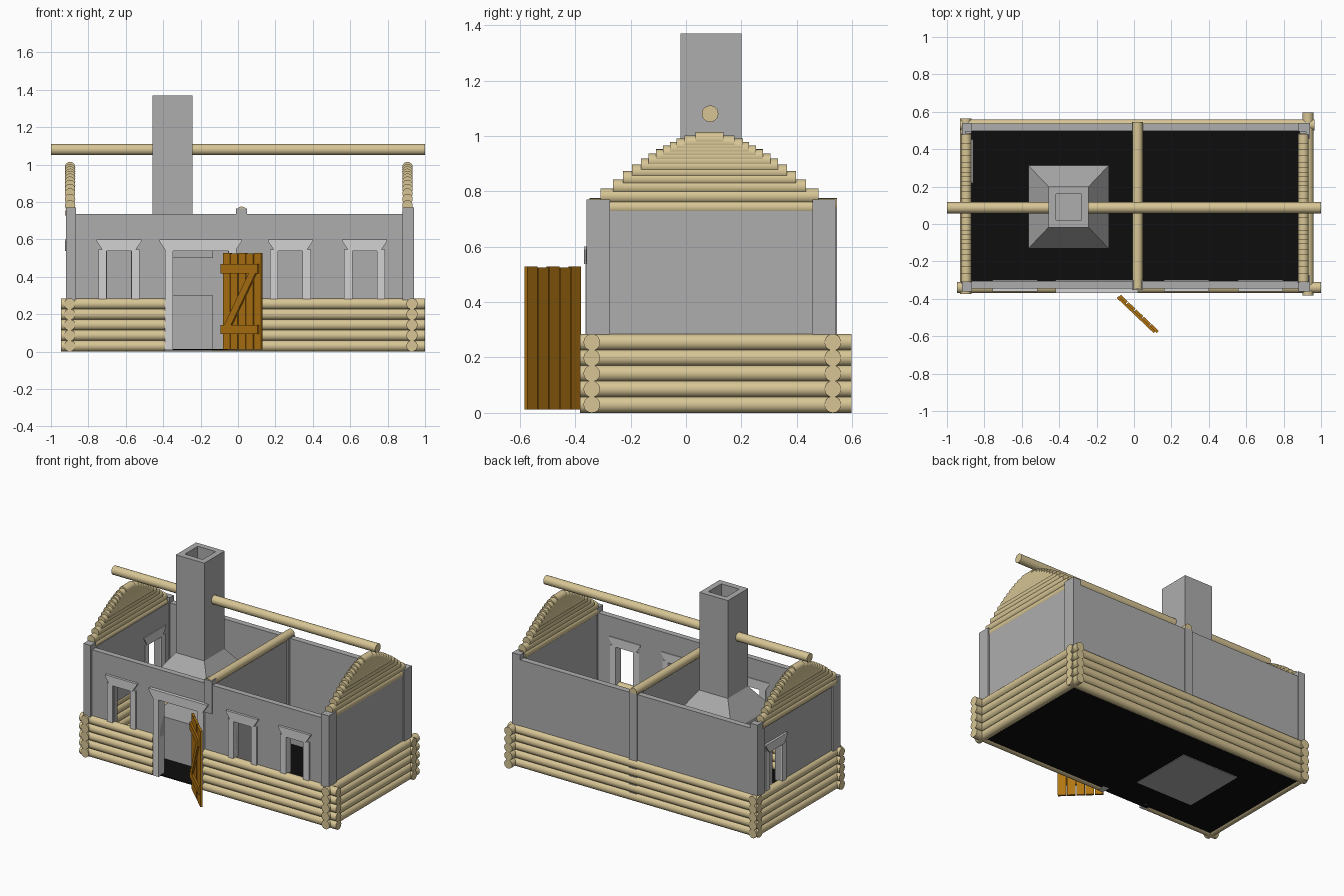
import bpy, bmesh, math
from mathutils import Matrix, Vector

if "Cube" in bpy.data.objects:
    bpy.data.objects.remove(bpy.data.objects["Cube"])


def mat(name, r, g, b):
    m = bpy.data.materials.new(name)
    m.diffuse_color = (r, g, b, 1)
    m.use_nodes = True
    m.node_tree.nodes["Principled BSDF"].inputs["Base Color"].default_value = m.diffuse_color
    return m


GREY = mat("wall grey", .42, .42, .42)
LIGHT = mat("trim light grey", .65, .65, .65)
TAN = mat("log tan", .68, .56, .30)
BROWN = mat("door brown", .45, .18, .006)
BLACK = mat("floor black", .004, .004, .004)


def finish(name, bm, m, smooth=False):
    bmesh.ops.recalc_face_normals(bm, faces=bm.faces[:])
    me = bpy.data.meshes.new(name)
    bm.to_mesh(me)
    bm.free()
    me.materials.append(m)
    ob = bpy.data.objects.new(name, me)
    bpy.context.collection.objects.link(ob)
    if smooth:
        bpy.ops.object.select_all(action='DESELECT')
        ob.select_set(True)
        bpy.context.view_layer.objects.active = ob
        bpy.ops.object.shade_smooth_by_angle(angle=math.radians(40))
    return ob


def boxes(name, m, *specs):
    """Each spec is x0, x1, y0, y1, z0, z1."""
    bm = bmesh.new()
    for x0, x1, y0, y1, z0, z1 in specs:
        M = Matrix.Translation(((x0 + x1) / 2, (y0 + y1) / 2, (z0 + z1) / 2)) @ \
            Matrix.Diagonal((x1 - x0, y1 - y0, z1 - z0, 1))
        bmesh.ops.create_cube(bm, size=1, matrix=M)
    return finish(name, bm, m)


def logs(name, *specs, r=.03):
    """Each spec is axis, start, end, then the two other coordinates."""
    bm = bmesh.new()
    for axis, a, b, o, z in specs:
        mid = (a + b) / 2
        if axis == 'x':
            M = Matrix.Translation((mid, o, z)) @ Matrix.Rotation(math.pi / 2, 4, 'Y')
        else:
            M = Matrix.Translation((o, mid, z)) @ Matrix.Rotation(math.pi / 2, 4, 'X')
        bmesh.ops.create_cone(bm, cap_ends=True, segments=20, radius1=r, radius2=r,
                              depth=b - a, matrix=M)
    return finish(name, bm, TAN, True)


def prism(name, m, pts, a, b, place):
    """Extrude a flat outline from depth a to depth b; place maps (u, v, d) to 3D."""
    bm = bmesh.new()
    lo = [bm.verts.new(place(u, v, a)) for u, v in pts]
    hi = [bm.verts.new(place(u, v, b)) for u, v in pts]
    bm.faces.new(lo)
    bm.faces.new(hi)
    n = len(pts)
    for i in range(n):
        bm.faces.new((lo[i], lo[(i + 1) % n], hi[(i + 1) % n], hi[i]))
    return finish(name, bm, m)


# Log base
rows = [.03 + .0562 * i for i in range(5)]
logs("front_logs_left", *[('x', -.945, -.39, -.34, z) for z in rows])
logs("front_logs_right", *[('x', -.01, 1.0, -.34, z) for z in rows])
logs("back_logs", *[('x', -.93, .965, .53, z) for z in rows])
logs("left_logs", *[('y', -.375, .565, -.9, z) for z in rows])
logs("right_logs", *[('y', -.382, .597, .93, z) for z in rows])
boxes("floor", BLACK, (-.9, .93, -.34, .52, .008, .014))

# Front wall, split around the door and windows
piers = [(-.915, -.70), (-.572, -.348), (-.053, .214), (.348, .61), (.745, .935)]
boxes("front_wall", GREY, (-.915, .935, -.345, -.305, .54, .735),
      *[(a, b, -.345, -.305, .275, .54) for a, b in piers])

# Back wall in two panels with a post at the joint
boxes("back_wall", GREY, (-.915, .015, .497, .538, .012, .735),
      (.022, .935, .497, .538, .012, .735))
boxes("back_post", GREY, (-.01, .048, .475, .546, .012, .74))

# Side walls, the left one with a window
boxes("right_wall", GREY, (.885, .93, -.34, .53, .275, .738))
boxes("left_wall", GREY, (-.91, -.868, -.34, .27, .275, .738),
      (-.91, -.868, .40, .53, .275, .738), (-.91, -.868, .27, .40, .54, .738))

# Corner boards
for side, xo, xi, xt in (("left", -.92, -.865, -.9), ("right", .94, .88, .92)):
    boxes(side + "_corner_boards", GREY,
          (min(xo, xi), max(xo, xi), -.36, -.30, .275, .77),
          (min(xo, xt), max(xo, xt), -.36, -.275, .275, .77),
          (min(xo, xi), max(xo, xi), .495, .54, .275, .77),
          (min(xo, xt), max(xo, xt), .457, .54, .275, .77))

# Partition, its front post and the cross beam
boxes("partition", GREY, (.003, .035, -.31, .5, .012, .735))
boxes("partition_post", GREY, (-.01, .048, -.352, -.30, .54, .765))
logs("cross_beam", ('y', -.348, .546, .019, .747), r=.028)


# Window and door trim
def trim(name, c, half, z0, place, a, b, head):
    for s, side in ((-1, "left"), (1, "right")):
        u0, u1 = c + s * half, c + s * (half + .043)
        prism(f"{name}_{side}_jamb", LIGHT, [(u0, z0), (u1, z0), (u1, .545), (u0, .545)],
              a, b, place)
    prism(name + "_header", LIGHT,
          [(c - head + .035, .538), (c + head - .035, .538), (c + head, .59),
           (c + head, .60), (c - head, .60), (c - head, .59)],
          a - .006, b, place)


def on_front(u, v, d):
    return (u, d, v)


def on_left(u, v, d):
    return (d, u, v)


for i, c in enumerate((-.636, .28, .677)):
    trim(f"front_window_{i + 1}", c, .066, .28, on_front, -.355, -.30, .12)
trim("side_window", .335, .066, .28, on_left, -.919, -.862, .117)
trim("doorway", -.20, .148, .008, on_front, -.362, -.30, .221)

# Open door: planks on one side, braces on the other
door = []


def on_door(u, v, d):
    p = Vector((-.079, -.387)) + Vector((.725, -.69)) * u + Vector((-.69, -.725)) * d
    return (p.x, p.y, v)


def bar(name, pts, a, b):
    prism(name, BROWN, pts, a, b, on_door)


for i in range(5):
    u0, u1 = i * .057, i * .057 + .052
    top = .528 - .003 * (i % 2)
    bar(f"door_plank_{i + 1}", [(u0, .012), (u1, .012), (u1, top), (u0, top)], -.012, .003)
for z in (.093, .418):
    bar("door_batten", [(-.004, z), (.268, z), (.268, z + .05), (-.004, z + .05)], .003, .015)
bar("door_brace", [(.02, .143), (.07, .143), (.25, .418), (.20, .418)], .003, .014)

# Gable logs, stepping in towards the ridge: top height and half length
steps = [(.77, .40), (.81, .394), (.843, .349), (.873, .312), (.897, .28), (.918, .247),
         (.936, .22), (.952, .193), (.966, .168), (.978, .143), (.99, .12), (1.002, .09),
         (1.014, .05)]
for side, x in (("left", -.898), ("right", .906)):
    logs(side + "_gable_logs", *[('y', .085 - h, .085 + h, x, t - .028) for t, h in steps],
         r=.028)

# Ridge pole, broken by the chimney
logs("ridge_pole", ('x', -1.0, -.45, .087, 1.08), ('x', -.245, 1.0, .087, 1.08))

# Fireplace base
boxes("fireplace_base", GREY, (-.565, -.135, -.13, .315, .004, .30))

# Smoke hood and chimney: stacked square rings, then a sunken flue
bm = bmesh.new()
rings = [(.215, .222, .50), (.215, .222, .545), (.108, .11, .70), (.108, .11, 1.37),
         (.068, .07, 1.37), (.068, .07, 1.14)]
loops = []
for hx, hy, z in rings:
    loops.append([bm.verts.new((-.35 + sx * hx, .091 + sy * hy, z))
                  for sx, sy in ((-1, -1), (1, -1), (1, 1), (-1, 1))])
for lo, hi in zip(loops, loops[1:]):
    for i in range(4):
        j = (i + 1) % 4
        bm.faces.new((lo[i], lo[j], hi[j], hi[i]))
bm.faces.new(loops[0])
bm.faces.new(loops[-1])
finish("chimney_and_hood", bm, GREY)
